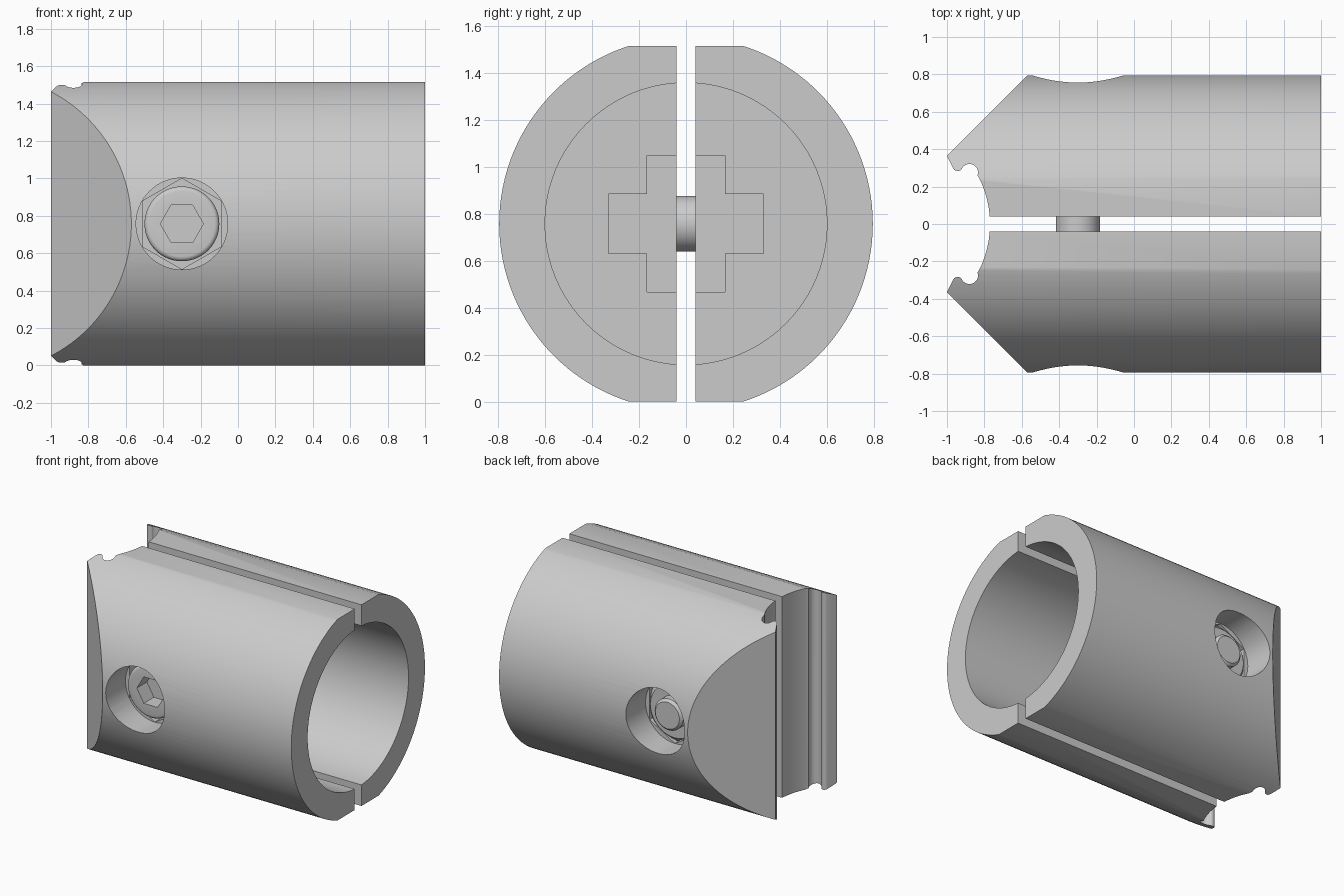
import bpy
import bmesh
from math import cos, sin, pi, radians
from mathutils import Matrix, Vector

if "Cube" in bpy.data.objects:
    bpy.data.objects.remove(bpy.data.objects["Cube"], do_unlink=True)

MID = 0.757          # height of the main axis
GAP = 0.04           # half the slit between the jaws
BOLT_X = -0.3


def material(name, value):
    mat = bpy.data.materials.new(name)
    mat.use_nodes = True
    mat.diffuse_color = (value, value, value, 1)
    mat.node_tree.nodes["Principled BSDF"].inputs["Base Color"].default_value = mat.diffuse_color
    return mat


GREY = material("light grey", 0.6)


def prism(name, outline, place, start, end):
    """Extrude a 2D outline; place(u, v, w) maps it into the model."""
    bm = bmesh.new()
    rings = [[bm.verts.new(place(u, v, w)) for u, v in outline] for w in (start, end)]
    count = len(outline)
    for ring in rings:
        bm.faces.new(ring)
    for i in range(count):
        j = (i + 1) % count
        bm.faces.new((rings[0][i], rings[0][j], rings[1][j], rings[1][i]))
    bmesh.ops.recalc_face_normals(bm, faces=bm.faces)
    mesh = bpy.data.meshes.new(name)
    bm.to_mesh(mesh)
    bm.free()
    mesh.materials.append(GREY)
    obj = bpy.data.objects.new(name, mesh)
    bpy.context.collection.objects.link(obj)
    return obj


def arc(cx, cy, r, a, b, n):
    angles = [radians(a + (b - a) * i / n) for i in range(n + 1)]
    return [(cx + r * cos(t), cy + r * sin(t)) for t in angles]


def ring(r, n, turn=0):
    return arc(0, 0, r, turn, turn + 360, n)[:-1]


def along_x(u, v, w):
    return (w, u, MID + v)


def along_y(u, v, w):
    return (BOLT_X + u, w, MID + v)


def along_z(u, v, w):
    return (u, v, w)


def bake(obj):
    """Replace the mesh with its modified result."""
    bpy.context.view_layer.update()
    graph = bpy.context.evaluated_depsgraph_get()
    mesh = bpy.data.meshes.new_from_object(obj.evaluated_get(graph))
    obj.modifiers.clear()
    obj.data = mesh


def combine(obj, tool, operation="DIFFERENCE"):
    mod = obj.modifiers.new("cut", "BOOLEAN")
    mod.object, mod.operation, mod.solver = tool, operation, "EXACT"
    bake(obj)
    bpy.data.objects.remove(tool, do_unlink=True)


def bevel_end(obj, y, width, segments):
    """Bevel the rim lying at depth y."""
    bm = bmesh.new()
    bm.from_mesh(obj.data)
    rim = [e for e in bm.edges if all(abs(v.co.y - y) < 0.001 for v in e.verts)]
    bmesh.ops.bevel(bm, geom=rim, offset=width, segments=segments, profile=0.5, affect="EDGES")
    bm.to_mesh(obj.data)
    bm.free()


def smooth(obj):
    bpy.ops.object.select_all(action="DESELECT")
    obj.select_set(True)
    bpy.context.view_layer.objects.active = obj
    bpy.ops.object.shade_smooth_by_angle(angle=radians(25))


# Jaw plan: saddle arc, rounded groove, lip, then the slanted outer face
plan = [(1, GAP)]
plan += arc(-1.32, 0, 0.55, 4.2, 27, 10)
plan += arc(-0.88, 0.275, 0.046, -20, 150, 12)
plan += arc(-0.943, 0.31, 0.027, -35, -145, 8)
plan += [(-1, 0.365), (-0.55, 0.815), (1, 0.815)]
jaws = prism("clamp_jaws", plan, along_z, 0, 2 * MID)

# Round the outside, then hollow out the tube socket
combine(jaws, prism("body_round", ring(0.795, 128), along_x, -1.2, 1.2), "INTERSECT")
combine(jaws, prism("socket_bore", ring(0.6, 96), along_x, 0.0, 1.2))

# Cross-shaped recess in the socket floor
a, b, c, d = 0.165, 0.33, 0.29, 0.127
corner = [(b, d), (a, d), (a, c)]
cross = corner + [(-u, v) for u, v in reversed(corner)]
cross += [(-u, -v) for u, v in cross]
combine(jaws, prism("cross_recess", cross, along_x, -0.12, 0.1))

# Bolt openings: counterbore, hexagonal seat and shank hole
combine(jaws, prism("counterbore", ring(0.245, 64), along_y, 0.56, 1))
combine(jaws, prism("hex_seat", ring(0.243, 6, 90), along_y, 0.38, 0.6))
combine(jaws, prism("shank_hole", ring(0.121, 48), along_y, 0, 0.5))

# Second jaw
mirror = jaws.modifiers.new("other_jaw", "MIRROR")
mirror.use_axis = (False, True, False)
bake(jaws)
smooth(jaws)

# Bolt head with a hexagonal key socket
head = prism("bolt_head", ring(0.2, 64), along_y, -0.61, -0.38)
bevel_end(head, -0.61, 0.025, 4)
combine(head, prism("key_socket", ring(0.115, 6), along_y, -0.7, -0.49))
smooth(head)

# Bolt shank with a chamfered tip
shank = prism("bolt_shank", ring(0.118, 48), along_y, -0.4, 0.65)
bevel_end(shank, 0.65, 0.018, 1)
smooth(shank)

# Hexagonal nut with chamfered corners
nut = prism("hex_nut", ring(0.236, 6, 90), along_y, 0.38, 0.57)
rounder = prism("nut_round", ring(0.237, 64), along_y, 0.3, 0.57)
bevel_end(rounder, 0.57, 0.04, 1)
combine(nut, rounder, "INTERSECT")
smooth(nut)
